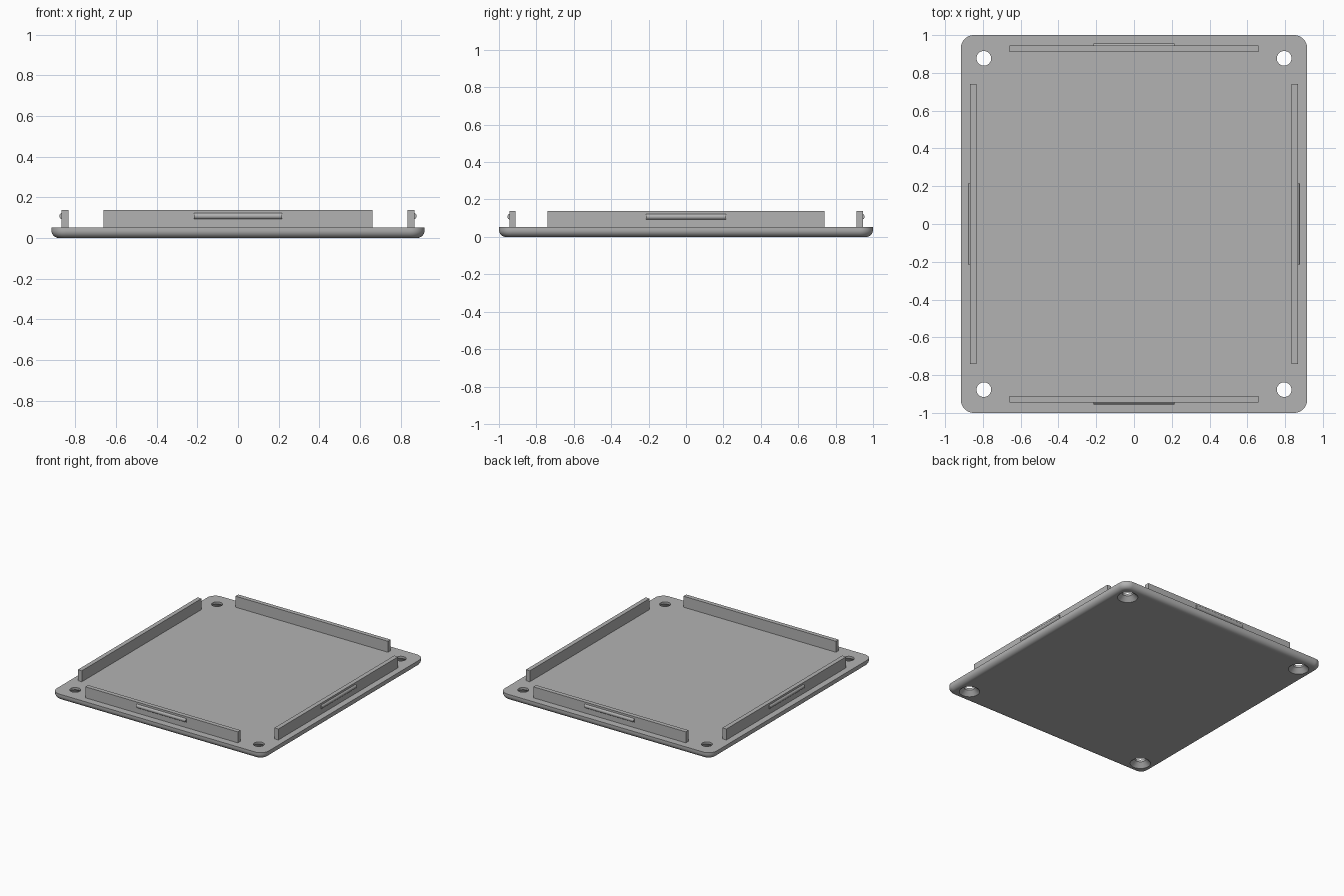
import bpy, bmesh, math
from mathutils import Matrix

if "Cube" in bpy.data.objects:
    bpy.data.objects.remove(bpy.data.objects["Cube"], do_unlink=True)

HALF_X, HALF_Y, THICK = 0.917, 1.0, 0.052
CORNER, ROUND = 0.07, 0.038
WALL_TOP = 0.138

grey = bpy.data.materials.new("plain grey")
grey.use_nodes = True
grey.diffuse_color = (0.45, 0.45, 0.45, 1)
grey.node_tree.nodes["Principled BSDF"].inputs["Base Color"].default_value = grey.diffuse_color


def finish(name, bm):
    bmesh.ops.recalc_face_normals(bm, faces=bm.faces)
    mesh = bpy.data.meshes.new(name)
    bm.to_mesh(mesh)
    bm.free()
    mesh.materials.append(grey)
    obj = bpy.data.objects.new(name, mesh)
    bpy.context.collection.objects.link(obj)
    return obj


def smooth(obj):
    bpy.ops.object.select_all(action='DESELECT')
    obj.select_set(True)
    bpy.context.view_layer.objects.active = obj
    bpy.ops.object.shade_smooth_by_angle(angle=math.radians(30))


def loft(bm, rings):
    loops = [[bm.verts.new(p) for p in ring] for ring in rings]
    for low, high in zip(loops, loops[1:]):
        for i in range(len(low)):
            j = (i + 1) % len(low)
            bm.faces.new((low[i], low[j], high[j], high[i]))
    bm.faces.new(loops[0][::-1])
    bm.faces.new(loops[-1])


def rounded_outline(inset, z, steps=10):
    r = CORNER - inset
    points = []
    for quarter, (sx, sy) in enumerate([(1, 1), (-1, 1), (-1, -1), (1, -1)]):
        for k in range(steps + 1):
            a = math.pi / 2 * (quarter + k / steps)
            points.append((sx * (HALF_X - CORNER) + r * math.cos(a),
                           sy * (HALF_Y - CORNER) + r * math.sin(a), z))
    return points


# Base plate with rounded corners and a rounded lower edge
bm = bmesh.new()
rings = []
for k in range(9):
    a = math.pi / 2 * k / 8
    rings.append(rounded_outline(ROUND * (1 - math.sin(a)), ROUND * (1 - math.cos(a))))
rings.append(rounded_outline(0, THICK))
loft(bm, rings)
plate = finish("base_plate", bm)

# Countersunk screw holes, wide at the bottom
bm = bmesh.new()
for sx in (-1, 1):
    for sy in (-1, 1):
        loft(bm, [[(sx * 0.795 + r * math.cos(math.tau * i / 32),
                    sy * 0.877 + r * math.sin(math.tau * i / 32), z) for i in range(32)]
                  for r, z in ((0.073, -0.02), (0.073, 0), (0.039, 0.035), (0.039, 0.1))])
cutter = finish("screw_hole_cutter", bm)
cutter.hide_render = True
cut = plate.modifiers.new("screw_holes", 'BOOLEAN')
cut.object, cut.operation, cut.solver = cutter, 'DIFFERENCE', 'EXACT'
bpy.context.view_layer.objects.active = plate
bpy.ops.object.modifier_apply(modifier=cut.name)
bpy.data.objects.remove(cutter, do_unlink=True)
smooth(plate)


# Upright wall with a rounded snap ridge on its outer face
def snap_wall(side, angle, outer, half_length):
    turn = Matrix.Rotation(angle, 4, 'Z')
    depth = 0.034
    bm = bmesh.new()
    bmesh.ops.create_cube(bm, size=1, matrix=turn
                          @ Matrix.Translation((0, depth / 2 - outer, (THICK + WALL_TOP) / 2))
                          @ Matrix.Diagonal((2 * half_length, depth, WALL_TOP - THICK, 1)))
    finish(side + "_wall", bm)
    bm = bmesh.new()
    bmesh.ops.create_cone(bm, cap_ends=True, segments=24, radius1=0.016, radius2=0.016,
                          depth=0.43, matrix=turn
                          @ Matrix.Translation((0, 0.006 - outer, 0.108))
                          @ Matrix.Rotation(math.pi / 2, 4, 'Y'))
    smooth(finish(side + "_snap_ridge", bm))


snap_wall("front", 0, 0.945, 0.66)
snap_wall("left", math.pi / 2, 0.868, 0.74)
snap_wall("back", math.pi, 0.945, 0.66)
snap_wall("right", -math.pi / 2, 0.868, 0.74)
